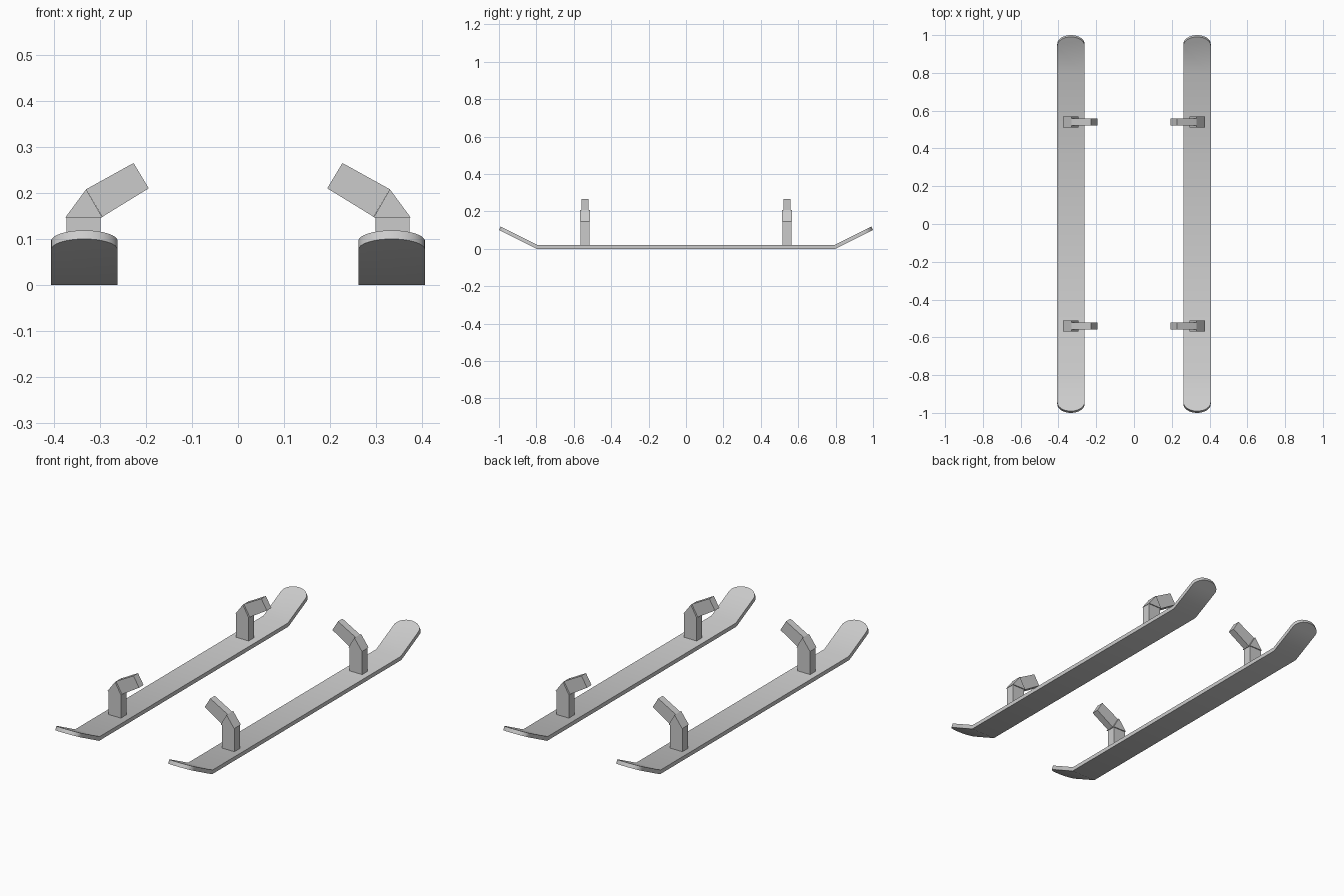
import bpy
import bmesh
from math import sin, cos, pi, radians

cube = bpy.data.objects.get("Cube")
if cube:
    bpy.data.objects.remove(cube, do_unlink=True)

grey = bpy.data.materials.new("light_grey")
grey.use_nodes = True
colour = (0.6, 0.6, 0.6, 1)
grey.diffuse_color = colour
grey.node_tree.nodes["Principled BSDF"].inputs["Base Color"].default_value = colour

SKI_X, HALF_W, BEND_Y, ARC_Y, TIP_Y = 0.334, 0.0725, 0.8, 0.953, 1.0


def make_object(name, bm):
    mesh = bpy.data.meshes.new(name)
    bm.to_mesh(mesh)
    bm.free()
    mesh.materials.append(grey)
    obj = bpy.data.objects.new(name, mesh)
    bpy.context.collection.objects.link(obj)
    return obj


def prism(name, profile, side, y, width):
    """Extrude an x-z profile along y, centred on y."""
    bm = bmesh.new()
    face = bm.faces.new([bm.verts.new((side * x, y - width / 2, z)) for x, z in profile])
    out = bmesh.ops.extrude_face_region(bm, geom=[face])
    moved = [v for v in out["geom"] if isinstance(v, bmesh.types.BMVert)]
    bmesh.ops.translate(bm, verts=moved, vec=(0, width, 0))
    bmesh.ops.recalc_face_normals(bm, faces=bm.faces)
    return make_object(name, bm)


def ski(name, side):
    """Flat runner with two upturned round tips, thickened upwards."""
    bm = bmesh.new()
    bends = []
    for end in (-1, 1):
        pair = [bm.verts.new((side * SKI_X + s * HALF_W, end * BEND_Y, 0)) for s in (-1, 1)]
        bends.append(pair)
        arc = []
        steps = 16
        for i in range(steps + 1):
            a = pi * i / steps
            y = ARC_Y + (TIP_Y - ARC_Y) * sin(a)
            arc.append(bm.verts.new((side * SKI_X + HALF_W * cos(a), end * y, (y - BEND_Y) / 2)))
        bm.faces.new([pair[0], pair[1]] + arc)
    (a, b), (c, d) = bends
    bm.faces.new((a, b, d, c))
    for f in bm.faces:
        f.normal_update()
        if f.normal.z < 0:
            f.normal_flip()
    obj = make_object(name, bm)
    solid = obj.modifiers.new("thickness", "SOLIDIFY")
    solid.thickness = 0.021
    solid.offset = 1
    solid.use_even_offset = True
    bpy.ops.object.select_all(action="DESELECT")
    obj.select_set(True)
    bpy.context.view_layer.objects.active = obj
    bpy.ops.object.modifier_apply(modifier=solid.name)
    bpy.ops.object.shade_smooth_by_angle(angle=radians(30))


# Profiles of the bent strut: upright post, wedge joint, inward arm
POST = [(0.373, 0.015), (0.299, 0.015), (0.299, 0.147), (0.373, 0.147)]
JOINT = [(0.375, 0.147), (0.295, 0.147), (0.33, 0.208)]
ARM = [(0.33, 0.208), (0.295, 0.148), (0.194, 0.21), (0.227, 0.265)]

for side, side_name in ((1, "left"), (-1, "right")):
    ski(side_name + "_ski", side)
    for end, end_name in ((-1, "front"), (1, "back")):
        prefix = f"{side_name}_{end_name}_"
        prism(prefix + "post", POST, side, end * 0.54, 0.046)
        prism(prefix + "joint", JOINT, side, end * 0.54, 0.056)
        prism(prefix + "arm", ARM, side, end * 0.54, 0.038)
